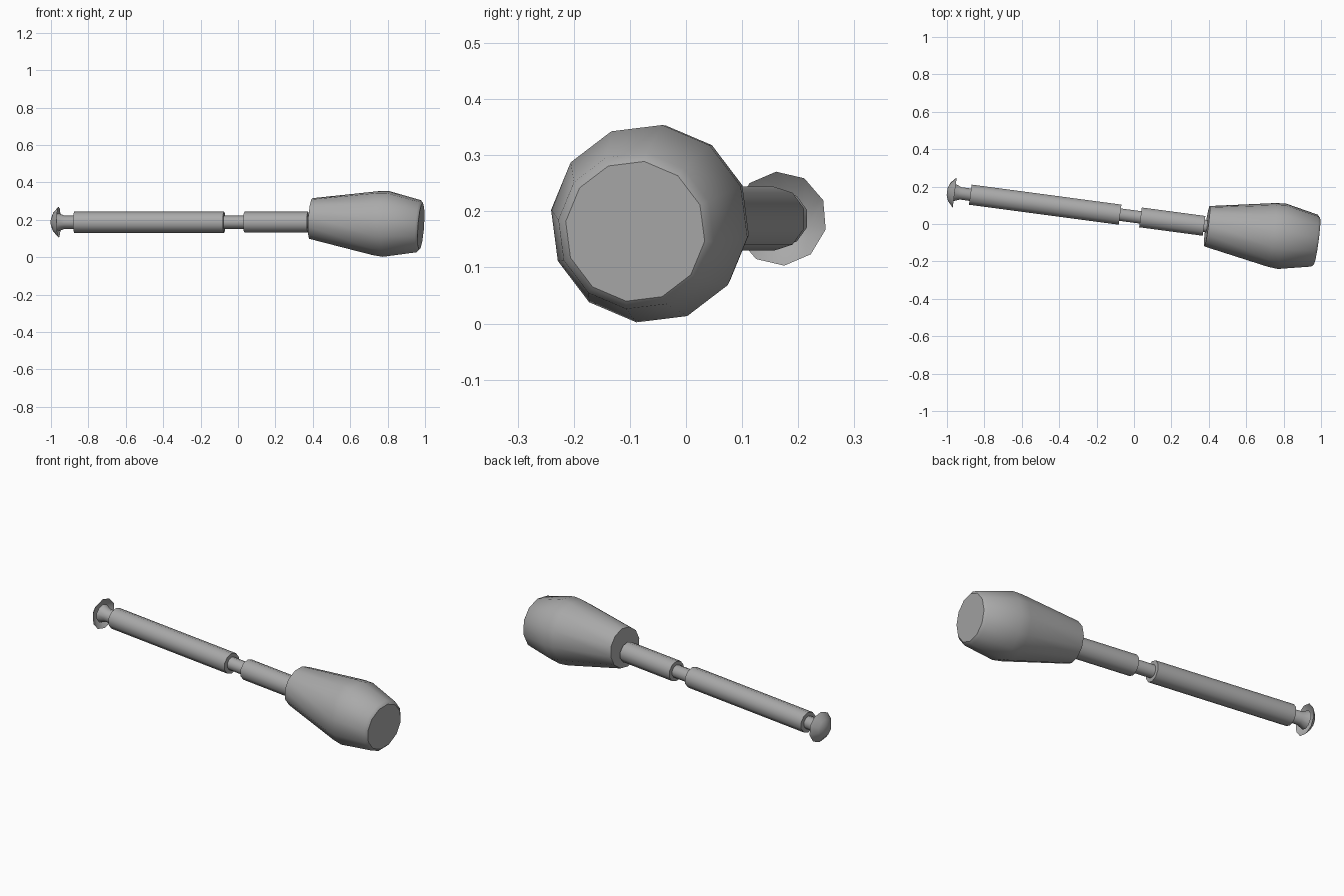
import bpy, bmesh, math

cube = bpy.data.objects.get("Cube")
if cube:
    bpy.data.objects.remove(cube, do_unlink=True)

grey = bpy.data.materials.new("plain grey")
grey.use_nodes = True
colour = (0.4, 0.4, 0.4, 1)
grey.diffuse_color = colour
grey.node_tree.nodes["Principled BSDF"].inputs["Base Color"].default_value = colour

YAW = math.radians(-7.6)
AXIS_Y, AXIS_Z = 0.04, 0.187


def lathe(name, profile, sides, phase=90, tilt=0, origin=(0, AXIS_Y, AXIS_Z), caps=(True, True)):
    """Turn a profile of (distance along axis, radius) about the local x axis."""
    bm = bmesh.new()
    rings = []
    for s, r in profile:
        angles = [math.radians(phase) + math.tau * i / sides for i in range(sides)]
        rings.append([bm.verts.new((s, r * math.cos(a), r * math.sin(a))) for a in angles])
    for a, b in zip(rings, rings[1:]):
        for i in range(sides):
            j = (i + 1) % sides
            bm.faces.new((a[i], a[j], b[j], b[i]))
    for ring, wanted in zip((rings[0], rings[-1]), caps):
        if wanted:
            bm.faces.new(ring)
    bmesh.ops.recalc_face_normals(bm, faces=bm.faces)
    mesh = bpy.data.meshes.new(name)
    bm.to_mesh(mesh)
    bm.free()
    mesh.materials.append(grey)
    obj = bpy.data.objects.new(name, mesh)
    bpy.context.collection.objects.link(obj)
    obj.location = origin
    obj.rotation_euler = (0, math.radians(tilt), YAW)
    bpy.ops.object.select_all(action="DESELECT")
    obj.select_set(True)
    bpy.context.view_layer.objects.active = obj
    bpy.ops.object.shade_smooth_by_angle(angle=math.radians(37))
    return obj


# Inner rod with a flared root inside the end button
lathe("core_rod", [(-0.972, 0.05), (-0.935, 0.035), (0.42, 0.035)], 10)

# Two sleeves with a gap between them
lathe("long_sleeve", [(-0.883, 0.057), (-0.075, 0.057)], 10)
lathe("short_sleeve", [(0.035, 0.056), (0.378, 0.056)], 10)

# Domed end button, hollow underneath
lathe("end_button", [(-1.008, 0.02), (-0.997, 0.05), (-0.967, 0.084)], 10,
      phase=95, caps=(True, False))

# Faceted bulging head, drooping slightly
head_x = 0.39
lathe("head", [(0, 0.11), (0.349, 0.173), (0.405, 0.178), (0.582, 0.141), (0.595, 0.126)], 12,
      phase=22, tilt=4.1,
      origin=(head_x, AXIS_Y + head_x * math.tan(YAW), 0.207))
